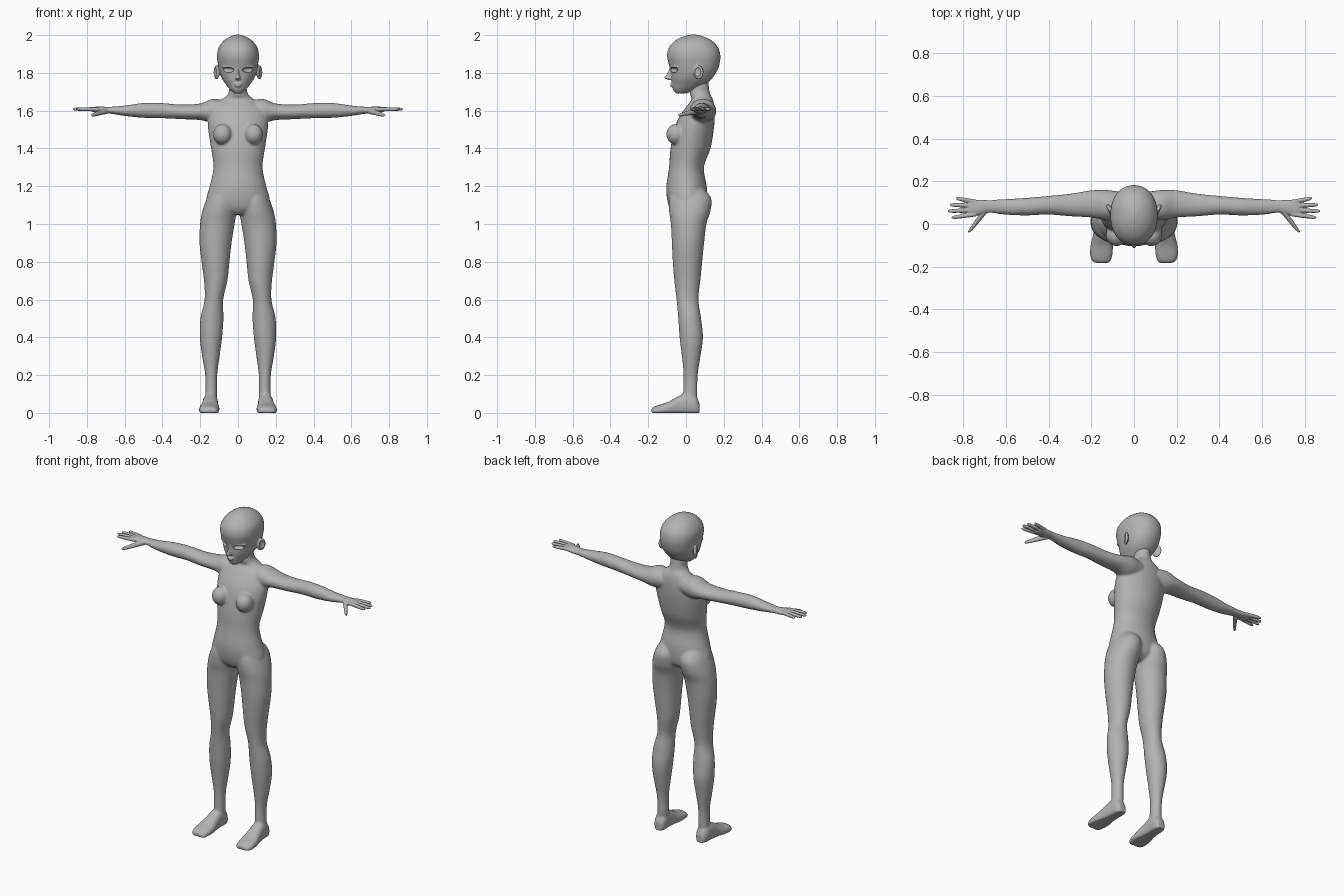
import bpy, bmesh
from math import cos, sin, pi, radians, copysign
from mathutils import Matrix, Vector

old = bpy.data.objects.get("Cube")
if old:
    bpy.data.objects.remove(old)

BOTH = (1, -1)
GREY = 0.45
skin = bpy.data.materials.new("skin grey")
skin.use_nodes = True
skin.diffuse_color = (GREY, GREY, GREY, 1)
skin.node_tree.nodes["Principled BSDF"].inputs["Base Color"].default_value = (GREY, GREY, GREY, 1)


def smooth_stations(rows, steps=5):
    """Catmull-Rom interpolation between cross-section rows."""
    out = []
    last = len(rows) - 1
    for i in range(last):
        quad = [rows[max(i - 1, 0)], rows[i], rows[i + 1], rows[min(i + 2, last)]]
        for s in range(steps):
            t = s / steps
            out.append([b + 0.5 * t * (c - a + t * (2 * a - 5 * b + 4 * c - d + t * (3 * (b - c) + d - a)))
                        for a, b, c, d in zip(*quad)])
    return out + [list(rows[-1])]


def loft(bm, axis, rows, sides=(1,), power=1.0, n=32):
    """Skin rounded rings along an axis; row = position, then low/high of the other two axes."""
    def shaped(v):
        return copysign(abs(v) ** power, v)
    for side in sides:
        rings = []
        for t, a0, a1, b0, b1 in smooth_stations(rows):
            ring = []
            for k in range(n):
                ang = 2 * pi * k / n
                p = [(a0 + a1 + (a1 - a0) * shaped(cos(ang))) / 2,
                     (b0 + b1 + (b1 - b0) * shaped(sin(ang))) / 2]
                p.insert(axis, t)
                ring.append(bm.verts.new((p[0] * side, p[1], max(p[2], 0))))
            rings.append(ring)
        faces = [bm.faces.new(rings[0]), bm.faces.new(rings[-1])]
        for r, q in zip(rings, rings[1:]):
            for k in range(n):
                j = (k + 1) % n
                faces.append(bm.faces.new((r[k], r[j], q[j], q[k])))
        bmesh.ops.recalc_face_normals(bm, faces=faces)


def ball(bm, loc, radii, turn=0, sides=(1,)):
    """Ellipsoid, turned about the vertical and optionally mirrored."""
    for side in sides:
        m = (Matrix.Translation((loc[0] * side, loc[1], loc[2]))
             @ Matrix.Rotation(radians(turn) * side, 4, 'Z') @ Matrix.Diagonal((*radii, 1)))
        bmesh.ops.create_uvsphere(bm, u_segments=32, v_segments=20, radius=1, matrix=m)


def make(name, bm):
    mesh = bpy.data.meshes.new(name)
    bm.to_mesh(mesh)
    bm.free()
    ob = bpy.data.objects.new(name, mesh)
    bpy.context.collection.objects.link(ob)
    return ob


def fuse(ob, voxel, rounds, cutter=None):
    """Blend overlapping volumes into one smooth skin, then carve."""
    rem = ob.modifiers.new("fuse", 'REMESH')
    rem.mode = 'VOXEL'
    rem.voxel_size = voxel
    soft = ob.modifiers.new("soften", 'SMOOTH')
    soft.factor = 0.5
    soft.iterations = rounds
    if cutter:
        cut = ob.modifiers.new("carve", 'BOOLEAN')
        cut.operation = 'DIFFERENCE'
        cut.solver = 'EXACT'
        cut.object = cutter
    bpy.ops.object.select_all(action='DESELECT')
    ob.select_set(True)
    bpy.context.view_layer.objects.active = ob
    bpy.ops.object.convert(target='MESH')
    ob.data.materials.clear()
    ob.data.materials.append(skin)
    bpy.ops.object.shade_smooth_by_angle(angle=radians(45))


# Torso and neck, bottom to top
body = bmesh.new()
torso = [(1.05, .07, -.06, .06), (1.08, .15, -.085, .1), (1.13, .168, -.1, .112),
         (1.2, .15, -.104, .11), (1.3, .13, -.09, .095), (1.4, .143, -.082, .13),
         (1.5, .158, -.062, .147), (1.56, .158, -.04, .152), (1.62, .14, 0, .15),
         (1.66, .085, .03, .142), (1.69, .052, .02, .128), (1.74, .045, .02, .12),
         (1.79, .045, .02, .12)]
loft(body, 2, [(z, -w, w, f, b) for z, w, f, b in torso])
ball(body, (.082, -.052, 1.475), (.05, .052, .055), sides=BOTH)

# Legs, hip to ankle
loft(body, 2, [
    (1.2, .03, .13, -.06, .08), (1.14, .008, .163, -.088, .132), (1.07, .006, .188, -.09, .13),
    (1, .018, .201, -.08, .108), (.9, .034, .204, -.075, .096), (.8, .045, .193, -.07, .086),
    (.7, .056, .18, -.062, .076), (.6, .078, .177, -.05, .066), (.5, .077, .199, -.041, .08),
    (.4, .084, .202, -.034, .09), (.3, .097, .19, -.022, .077), (.2, .11, .174, -.013, .062),
    (.1, .11, .173, -.016, .06), (.05, .115, .175, -.02, .058)], BOTH)

# Feet, heel to toe
foot = [(.072, .143, .022, .05), (.05, .144, .036, .09), (0, .146, .04, .105),
        (-.05, .148, .044, .083), (-.1, .151, .053, .056), (-.15, .154, .052, .04),
        (-.175, .152, .042, .03), (-.184, .15, .025, .02)]
loft(body, 1, [(y, x - w, x + w, -.015, h) for y, x, w, h in foot], BOTH, power=.85)

# Arms, shoulder to wrist
loft(body, 0, [
    (.06, .03, .15, 1.55, 1.65), (.13, .018, .16, 1.535, 1.663), (.2, .03, .158, 1.55, 1.638),
    (.3, .036, .142, 1.555, 1.632), (.4, .044, .132, 1.56, 1.64), (.5, .04, .123, 1.562, 1.641),
    (.6, .043, .117, 1.572, 1.627), (.67, .052, .113, 1.583, 1.621),
    (.71, .05, .113, 1.586, 1.619)], BOTH)
fuse(make("body", body), .006, 8)

# Hands: palm, four fingers and a thumb
fingers = [(.046, .855, .03), (.066, .873, .06), (.086, .864, .09), (.103, .836, .121)]
for side, label in ((1, "left"), (-1, "right")):
    hand = bmesh.new()
    loft(hand, 0, [
        (.67, .055, .11, 1.586, 1.618), (.71, .046, .113, 1.585, 1.621),
        (.75, .036, .114, 1.59, 1.621), (.775, .038, .111, 1.595, 1.619)], (side,))
    for y0, tip, y1 in fingers:
        rows = []
        for f, r in ((0, .0105), (.4, .0105), (.8, .009), (.94, .007), (1, .003)):
            x, y = .74 + (tip - .74) * f, y0 + (y1 - y0) * f
            rows.append((x, y - r, y + r, 1.608 - r, 1.608 + r))
        loft(hand, 0, rows, (side,), n=16)
    rows = []
    for f, r in ((0, .017), (.4, .014), (.75, .011), (.93, .008), (1, .003)):
        x, y, z = .695 + .08 * f, .065 - .105 * f, 1.6 - .025 * f
        rows.append((y, x - r, x + r, z - r, z + r))
    loft(hand, 1, rows, (side,), n=16)
    fuse(make(label + "_hand", hand), .003, 3)

# Head: skull and jaw, bottom to top
head = bmesh.new()
skull = [(1.69, .018, -.052, 0), (1.71, .041, -.068, .05), (1.74, .065, -.073, .105),
         (1.77, .085, -.078, .138), (1.81, .1, -.081, .165), (1.85, .107, -.092, .178),
         (1.89, .111, -.1, .182), (1.93, .104, -.092, .172), (1.965, .081, -.064, .145),
         (1.988, .05, -.025, .105), (1.999, .022, .01, .07), (2.003, .005, .03, .05)]
loft(head, 2, [(z, -w, w, f, b) for z, w, f, b in skull], power=.92, n=48)

# Nose, lips, upper eyelids and ears
nose = [(1.762, .008, -.088), (1.769, .014, -.109), (1.776, .013, -.115),
        (1.79, .009, -.104), (1.81, .007, -.094), (1.83, .005, -.086)]
loft(head, 2, [(z, -w, w, tip, -.05) for z, w, tip in nose], n=20)
for z, r in ((1.741, .023), (1.731, .018)):
    ball(head, (0, -.071, z), (r, .013, .006))
ball(head, (.053, -.062, 1.832), (.038, .011, .006), 28, BOTH)
ball(head, (.113, .066, 1.803), (.011, .029, .038), -25, BOTH)

# Eye sockets and ear bowls carved out
hollow = bmesh.new()
ball(hollow, (.053, -.066, 1.816), (.033, .018, .014), 28, BOTH)
ball(hollow, (.124, .062, 1.806), (.009, .018, .025), -25, BOTH)
carver = make("face_cutter", hollow)
carver.hide_render = True
fuse(make("head", head), .004, 4, carver)
bpy.data.objects.remove(carver)
